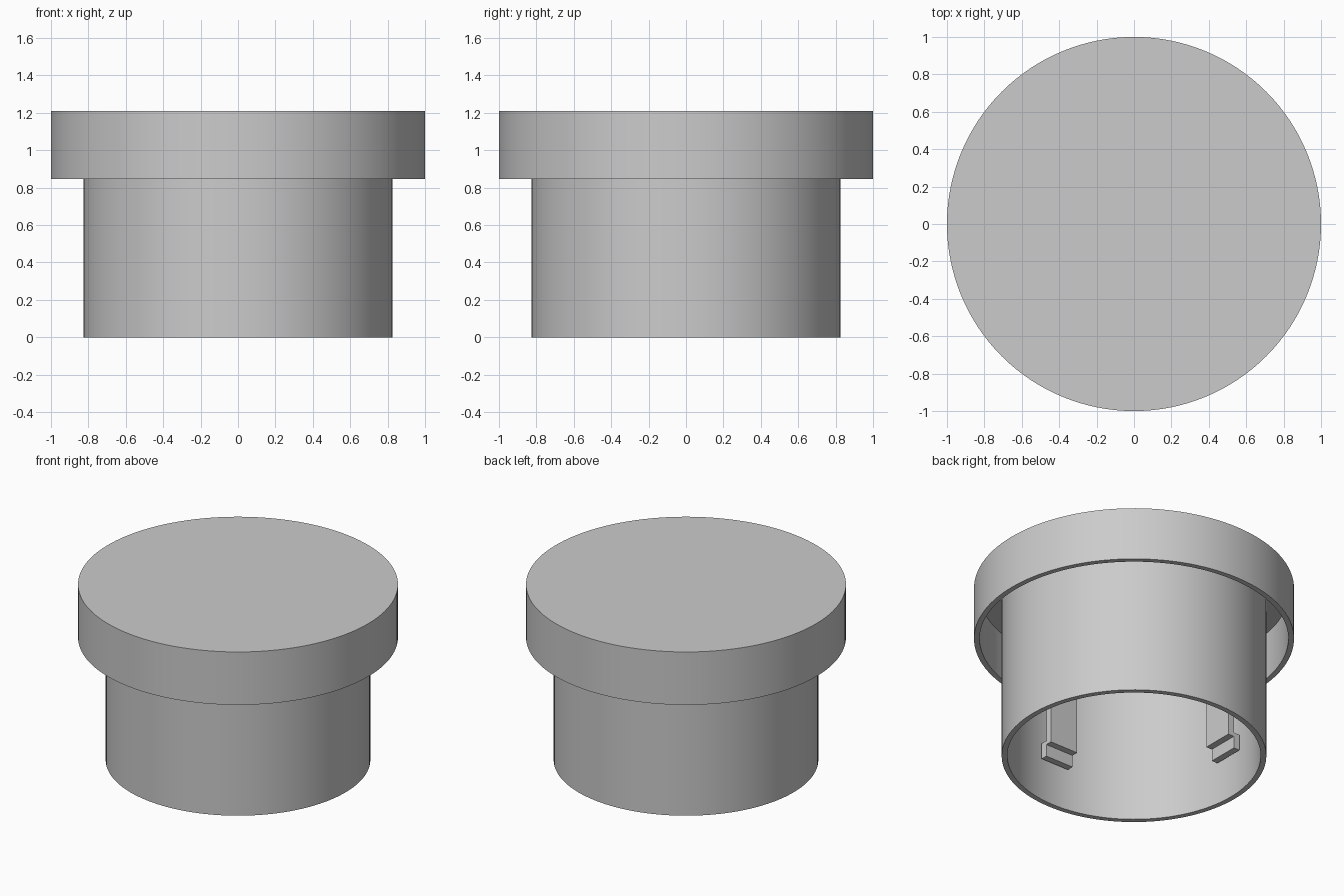
import bpy, bmesh
from math import cos, sin, pi, radians
from mathutils import Matrix

cube = bpy.data.objects.get("Cube")
if cube:
    bpy.data.objects.remove(cube, do_unlink=True)

SEGMENTS = 128
WALL = 0.035
CEILING = 1.17

grey = bpy.data.materials.new("light grey plastic")
grey.use_nodes = True
colour = (0.6, 0.6, 0.6, 1)
grey.diffuse_color = colour
grey.node_tree.nodes["Principled BSDF"].inputs["Base Color"].default_value = colour


def finish(name, bm, smooth=False):
    bmesh.ops.recalc_face_normals(bm, faces=bm.faces)
    mesh = bpy.data.meshes.new(name)
    bm.to_mesh(mesh)
    bm.free()
    mesh.materials.append(grey)
    obj = bpy.data.objects.new(name, mesh)
    bpy.context.collection.objects.link(obj)
    if smooth:
        bpy.ops.object.select_all(action="DESELECT")
        obj.select_set(True)
        bpy.context.view_layer.objects.active = obj
        bpy.ops.object.shade_smooth_by_angle(angle=radians(30))
    return obj


def lathe(name, profile, closed=False, caps=()):
    """Revolve (radius, height) points; cap the listed rings with discs."""
    bm = bmesh.new()
    angles = [2 * pi * i / SEGMENTS for i in range(SEGMENTS)]
    rings = [[bm.verts.new((r * cos(a), r * sin(a), z)) for a in angles]
             for r, z in profile]
    pairs = list(zip(rings, rings[1:]))
    if closed:
        pairs.append((rings[-1], rings[0]))
    for low, high in pairs:
        for i in range(SEGMENTS):
            j = (i + 1) % SEGMENTS
            bm.faces.new((low[i], low[j], high[j], high[i]))
    for k in caps:
        bm.faces.new(rings[k])
    return finish(name, bm, smooth=True)


def add_box(bm, low, high, matrix):
    size = [b - a for a, b in zip(low, high)]
    mid = [(a + b) / 2 for a, b in zip(low, high)]
    bmesh.ops.create_cube(
        bm, size=1,
        matrix=matrix @ Matrix.Translation(mid) @ Matrix.Diagonal((*size, 1)))


# Lid with its overhanging hollow skirt
lathe("lid", [(1, 1.21), (1, 0.845), (1 - WALL, 0.845), (1 - WALL, CEILING)],
      caps=(0, -1))

# Open tube under the lid
R = 0.827
lathe("tube", [(R, 0), (R, CEILING), (R - WALL, CEILING), (R - WALL, 0)],
      closed=True)

# Four inner clips: a hanging stem with a hook on its outer side
for i, side in enumerate(("left", "back", "right", "front")):
    turn = Matrix.Rotation(i * pi / 2, 4, "Z")
    bm = bmesh.new()
    add_box(bm, (0.68, -0.107, 0.363), (0.725, 0.107, CEILING), turn)
    add_box(bm, (0.725, -0.107, 0.28), (0.77, 0.107, 0.39), turn)
    finish(side + "_clip", bm)
